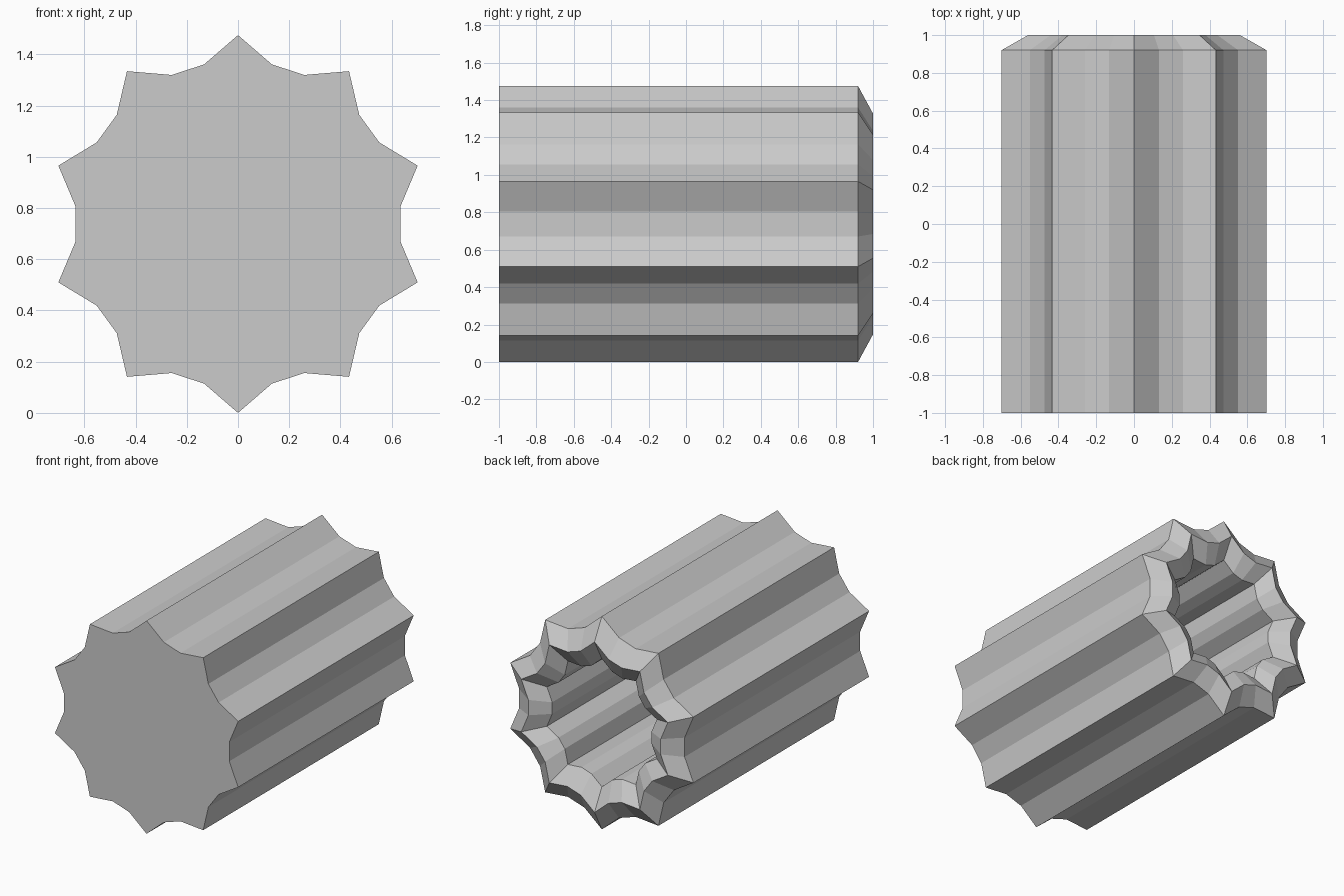
import bpy, bmesh, math

if "Cube" in bpy.data.objects:
    bpy.data.objects.remove(bpy.data.objects["Cube"])

TIP, VALLEY, POINTS = 0.7375, 0.637, 10


def star_ring(bm, y, scale):
    """Ten-pointed scalloped outline in the XZ plane at depth y."""
    ring = []
    for i in range(POINTS * 3):
        a = math.radians(12 * i)
        r = (TIP if i % 3 == 0 else VALLEY) * scale
        ring.append(bm.verts.new((r * math.sin(a), y, TIP + r * math.cos(a))))
    return ring


bm = bmesh.new()
# closed front, fluted outside, bevelled rim, fluted bore, bore floor
stations = [(-1.0, 1.0), (0.92, 1.0), (1.0, 0.8), (0.92, 0.6), (-0.92, 0.6)]
rings = [star_ring(bm, y, s) for y, s in stations]
for a, b in zip(rings, rings[1:]):
    for i in range(len(a)):
        j = (i + 1) % len(a)
        bm.faces.new((a[i], a[j], b[j], b[i]))
bm.faces.new(rings[0])
bm.faces.new(rings[-1])
bmesh.ops.recalc_face_normals(bm, faces=bm.faces)

mesh = bpy.data.meshes.new("fluted_tube")
bm.to_mesh(mesh)
bm.free()
tube = bpy.data.objects.new("fluted_tube", mesh)
bpy.context.collection.objects.link(tube)
